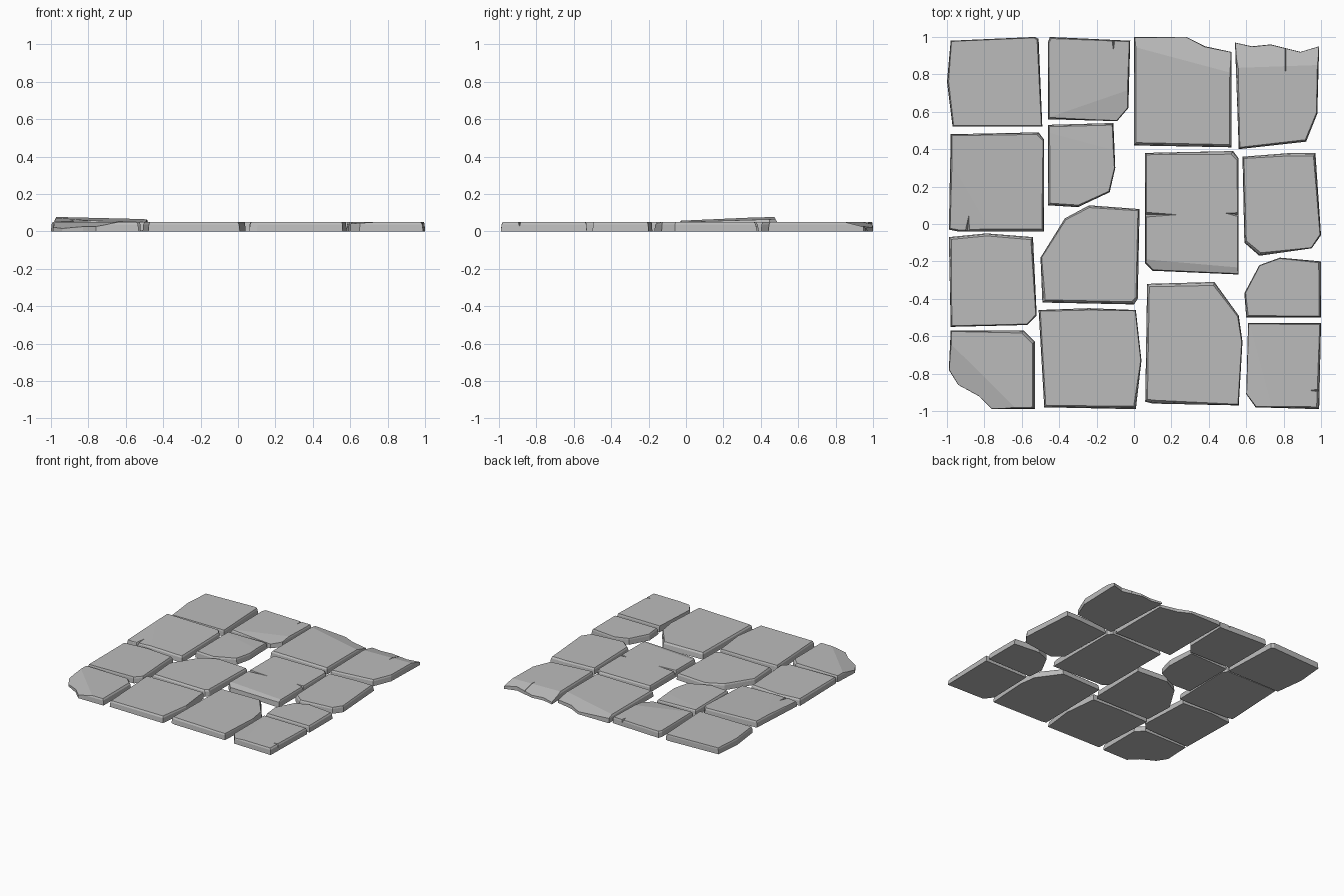
import bpy
import bmesh
import math
import random
from mathutils import Vector

random.seed(4)
THICK = 0.05

cube = bpy.data.objects.get("Cube")
if cube:
    bpy.data.objects.remove(cube, do_unlink=True)

# One stone colour for every slab
stone = bpy.data.materials.new("grey_stone")
stone.use_nodes = True
stone.diffuse_color = (0.5, 0.5, 0.5, 1)
stone.node_tree.nodes["Principled BSDF"].inputs["Base Color"].default_value = stone.diffuse_color


def add_object(name, bm):
    bmesh.ops.recalc_face_normals(bm, faces=bm.faces)
    mesh = bpy.data.meshes.new(name)
    bm.to_mesh(mesh)
    bm.free()
    obj = bpy.data.objects.new(name, mesh)
    bpy.context.collection.objects.link(obj)
    return obj


def chop(bm, x, y, angle, slope):
    """Slice the top away along a plane that falls outward in the given direction."""
    a = math.radians(angle)
    normal = Vector((math.cos(a) * slope, math.sin(a) * slope, 1)).normalized()
    geom = bm.verts[:] + bm.edges[:] + bm.faces[:]
    bmesh.ops.bisect_plane(bm, geom=geom, plane_co=(x, y, THICK),
                           plane_no=normal, clear_outer=True)
    rim = [e for e in bm.edges if e.is_boundary]
    bmesh.ops.holes_fill(bm, edges=rim, sides=0)


def crack(obj, mouth, tip, width):
    """Cut a wedge that narrows and rises from the slab's rim to its tip."""
    mouth, tip = Vector(mouth), Vector(tip)
    along = (tip - mouth).normalized()
    mouth -= along * 0.02
    side = Vector((-along.y, along.x)) * width
    bm = bmesh.new()
    top = THICK + 0.01
    corners = [bm.verts.new((*p, z)) for p, z in (
        (mouth + side, top), (mouth - side, top), (tip, top), (mouth, 0.01))]
    for skip in corners:
        bm.faces.new([v for v in corners if v is not skip])
    cutter = add_object("crack_cutter", bm)
    cutter.hide_render = True
    mod = obj.modifiers.new("crack", "BOOLEAN")
    mod.operation = "DIFFERENCE"
    mod.solver = "EXACT"
    mod.object = cutter
    bpy.context.view_layer.objects.active = obj
    bpy.ops.object.modifier_apply(modifier=mod.name)
    bpy.data.objects.remove(cutter, do_unlink=True)


def slab(name, outline, chops=(), cracks=(), lift=None):
    """Stone with leaning sides and a worn top rim, from its ground outline."""
    bm = bmesh.new()
    points = [Vector(p) for p in outline]
    centre = sum(points, Vector((0, 0))) / len(points)
    wear = [random.uniform(0.01, 0.04) for _ in points]
    rings = []
    for z, amount in ((0, 0), (THICK * 0.75, 0.6), (THICK, 1.6)):
        rings.append([bm.verts.new((*p.lerp(centre, w * amount), z))
                      for p, w in zip(points, wear)])
    count = len(points)
    for low, high in zip(rings, rings[1:]):
        for i in range(count):
            j = (i + 1) % count
            bm.faces.new((low[i], low[j], high[j], high[i]))
    bm.faces.new(rings[0][::-1])
    bm.faces.new(rings[-1])
    for cut in chops:
        chop(bm, *cut)
    obj = add_object(name, bm)
    obj.data.materials.append(stone)
    for cut in cracks:
        crack(obj, *cut)
    if lift:
        for v in obj.data.vertices:
            v.co.z += max(0, lift(v.co.x, v.co.y))
    return obj


# Left column, back to front
slab("left_back_slab",
     [(-.97, .52), (-.49, .52), (-.51, .99), (-.53, 1), (-.98, .98), (-1, .76)])
slab("left_tilted_slab",
     [(-.99, -.03), (-.94, -.04), (-.48, -.04), (-.48, .45), (-.51, .49), (-.98, .48)],
     chops=[(-.88, .16, 210, .06)],
     cracks=[((-.89, -.03), (-.88, .08), .02)],
     lift=lambda x, y: .025 * (-.5 - x) + .03 * (y + .04))
slab("left_middle_slab",
     [(-.98, -.55), (-.57, -.54), (-.52, -.49), (-.54, -.07), (-.79, -.05), (-.99, -.07)])
slab("left_front_chipped_slab",
     [(-.99, -.78), (-.94, -.86), (-.83, -.92), (-.76, -.99), (-.53, -.99),
      (-.53, -.63), (-.59, -.57), (-.98, -.57)],
     chops=[(-.84, -.78, 225, .27)])

# Centre left column
slab("centre_left_back_slab",
     [(-.46, .56), (-.09, .55), (-.03, .62), (-.02, .98), (-.45, 1), (-.46, .97)],
     chops=[(-.02, .72, -71, .13)],
     cracks=[((-.11, .99), (-.11, .91), .015)])
slab("centre_left_small_slab",
     [(-.46, .1), (-.3, .09), (-.13, .17), (-.1, .3), (-.11, .54), (-.46, .53)],
     chops=[(-.2, .42, 75, .04)])
slab("centre_left_middle_slab",
     [(-.49, -.42), (0, -.43), (.02, -.4), (.03, .08), (-.24, .1), (-.37, .03), (-.5, -.18)])
slab("centre_left_front_slab",
     [(-.48, -.98), (.01, -.99), (.04, -.73), (.01, -.46), (-.24, -.45), (-.51, -.46)])

# Centre right column
slab("centre_right_back_slab",
     [(0, .42), (.52, .41), (.52, .92), (.38, .95), (.28, 1), (0, 1)],
     chops=[(.4, .84, 75, .24)])
slab("centre_right_cracked_slab",
     [(.06, -.21), (.1, -.25), (.56, -.27), (.56, .35), (.53, .39), (.06, .38)],
     chops=[(.3, -.21, 265, .3)],
     cracks=[((.06, .05), (.28, .05), .018), ((.56, .05), (.47, .06), .018)])
slab("centre_right_front_slab",
     [(.06, -.95), (.1, -.96), (.56, -.97), (.58, -.63), (.56, -.49), (.43, -.31), (.07, -.32)])

# Right column
slab("right_back_torn_slab",
     [(.56, .4), (.92, .44), (.98, .59), (.99, .95), (.89, .92), (.73, .96),
      (.63, .95), (.54, .97)],
     chops=[(.7, .84, 92, .26)],
     cracks=[((.81, .93), (.81, .76), .012)])
slab("right_middle_slab",
     [(.59, -.1), (.67, -.17), (.95, -.13), (1, -.06), (.97, .38), (.84, .38), (.58, .36)])
slab("right_small_slab",
     [(.6, -.5), (1, -.5), (1, -.2), (.78, -.18), (.67, -.22), (.59, -.37)])
slab("right_front_slab",
     [(.6, -.91), (.65, -.98), (.99, -.99), (1, -.53), (.61, -.53)],
     chops=[(.68, -.76, 195, .07)],
     cracks=[((1, -.89), (.92, -.89), .015)])
